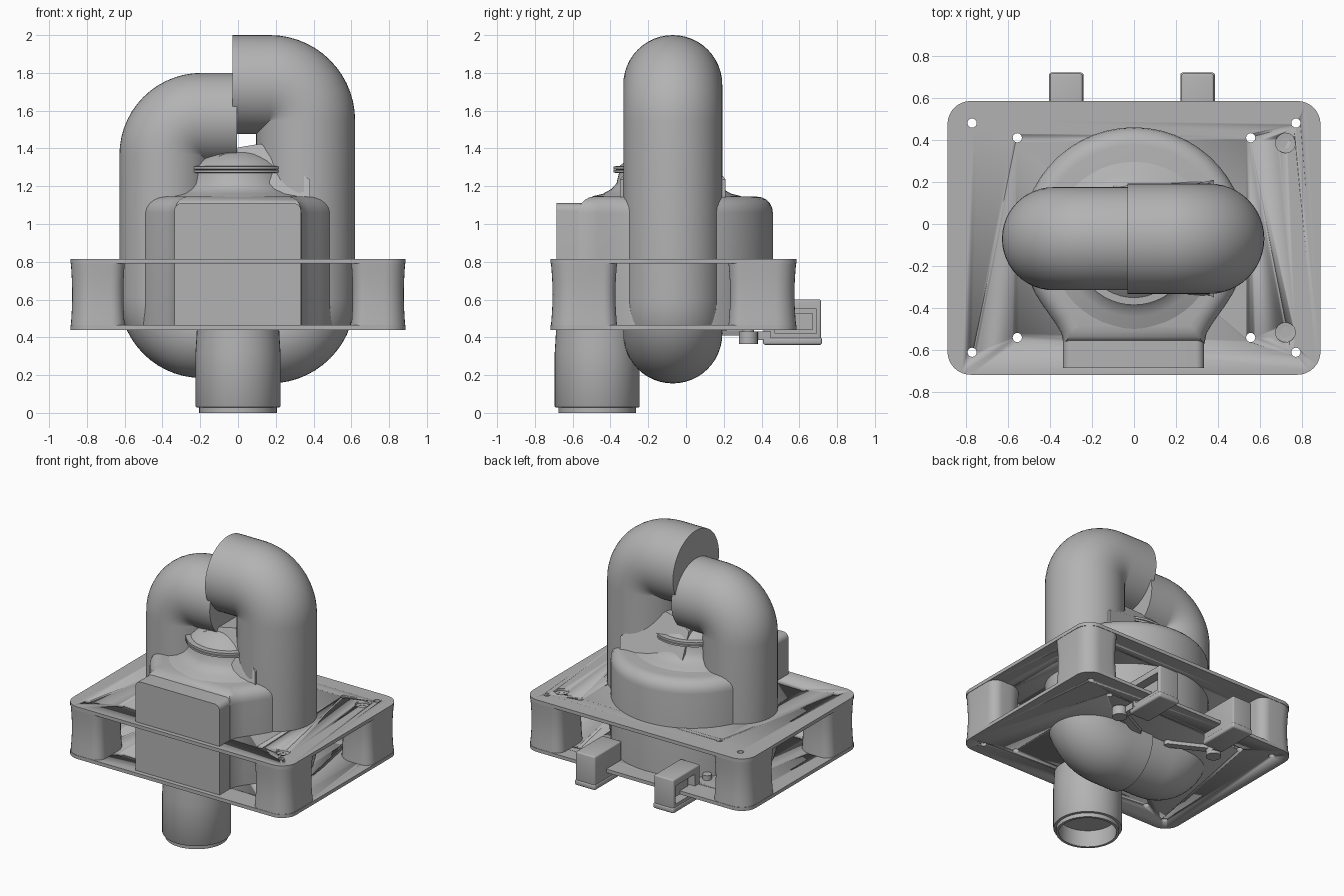
import bpy, bmesh, math
from mathutils import Vector

if "Cube" in bpy.data.objects:
    bpy.data.objects.remove(bpy.data.objects["Cube"], do_unlink=True)

GREY = (0.45, 0.45, 0.45, 1)
grey = bpy.data.materials.new("plain_grey")
grey.use_nodes = True
grey.diffuse_color = GREY
grey.node_tree.nodes["Principled BSDF"].inputs["Base Color"].default_value = GREY


def finish(name, bm, angle=35):
    bmesh.ops.recalc_face_normals(bm, faces=bm.faces)
    me = bpy.data.meshes.new(name)
    bm.to_mesh(me)
    bm.free()
    for p in me.polygons:
        p.use_smooth = True
    me.set_sharp_from_angle(angle=math.radians(angle))
    me.materials.append(grey)
    ob = bpy.data.objects.new(name, me)
    bpy.context.collection.objects.link(ob)
    return ob


def rings_to_mesh(name, rings, caps=True):
    """Skin a row of closed rings."""
    bm = bmesh.new()
    loops = [[bm.verts.new(p) for p in r] for r in rings]
    n = len(loops[0])
    for a, b in zip(loops, loops[1:]):
        for i in range(n):
            bm.faces.new((a[i], a[(i + 1) % n], b[(i + 1) % n], b[i]))
    if caps:
        bm.faces.new(loops[0])
        bm.faces.new(loops[-1])
    return finish(name, bm)


def circle(cx, cy, z, r, n=48):
    return [(cx + r * math.cos(math.tau * i / n), cy + r * math.sin(math.tau * i / n), z)
            for i in range(n)]


def lathe(name, cx, cy, profile, n=48):
    return rings_to_mesh(name, [circle(cx, cy, z, r, n) for r, z in profile])


def prism(name, outline, z0, z1, bevel_top=0.0):
    bm = bmesh.new()
    base = bm.faces.new([bm.verts.new((x, y, z0)) for x, y in outline])
    top = bmesh.ops.extrude_face_region(bm, geom=[base])["geom"]
    # keep both ends closed
    tv = [v for v in top if isinstance(v, bmesh.types.BMVert)]
    bmesh.ops.translate(bm, verts=tv, vec=(0, 0, z1 - z0))
    if not any(all(v.co.z < z0 + 1e-5 for v in f.verts) for f in bm.faces):
        bm.faces.new([v for v in bm.verts if v.co.z < z0 + 1e-5])
    if bevel_top:
        rim = [e for e in bm.edges if all(v.co.z > z1 - 1e-5 for v in e.verts)]
        bmesh.ops.bevel(bm, geom=rim, offset=bevel_top, segments=5, profile=0.5, affect='EDGES')
    return finish(name, bm)


def rounded_rect(x0, x1, y0, y1, radii, n=8):
    """Corner radii run: right back, left back, left front, right front."""
    pts = []
    for k, (cx, cy, sx, sy) in enumerate([(x1, y1, -1, -1), (x0, y1, 1, -1),
                                          (x0, y0, 1, 1), (x1, y0, -1, 1)]):
        r = radii[k]
        for i in range(n + 1):
            a = math.pi / 2 * (k + i / n)
            pts.append((cx + sx * r + r * math.cos(a), cy + sy * r + r * math.sin(a)))
    return pts


def box(name, x0, x1, y0, y1, z0, z1, bevel=0.0):
    bm = bmesh.new()
    bmesh.ops.create_cube(bm, size=1)
    for v in bm.verts:
        v.co = Vector(((x0 + x1) / 2 + v.co.x * (x1 - x0), (y0 + y1) / 2 + v.co.y * (y1 - y0),
                       (z0 + z1) / 2 + v.co.z * (z1 - z0)))
    if bevel:
        bmesh.ops.bevel(bm, geom=bm.edges[:], offset=bevel, segments=3, profile=0.5, affect='EDGES')
    return finish(name, bm)


def cut(target, cutters):
    for c in cutters:
        c.hide_render = True
        c.hide_viewport = True
        c.display_type = 'WIRE'
        m = target.modifiers.new("cut", 'BOOLEAN')
        m.operation = 'DIFFERENCE'
        m.object = c


# Screw hole cutters
hole_spots = [(sx * x, y) for sx in (-1, 1)
              for x, y in ((0.77, 0.48), (0.77, -0.61), (0.555, 0.41), (0.555, -0.54))]
holes = [lathe("hole_cutter", x, y, [(0.022, 0.3), (0.022, 0.9)], 16) for x, y in hole_spots]
large = [lathe("socket_cutter", 0.72, y, [(0.025, 0.7), (0.025, 0.797), (0.047, 0.799), (0.047, 0.9)], 24)
         for y in (0.385, -0.515)]

# Top and bottom plates
plate = rounded_rect(-0.887, 0.887, -0.717, 0.585, [0.11] * 4)
cut(prism("top_plate", plate, 0.79, 0.815), holes + large)
cut(prism("bottom_plate", plate, 0.44, 0.465), holes)

# Corner posts, slightly waisted
for sx in (-1, 1):
    for sy, y0, y1 in ((-1, -0.715, -0.365), (1, 0.225, 0.583)):
        outer = {(1, 1): 0, (-1, 1): 1, (-1, -1): 2, (1, -1): 3}[(sx, sy)]
        radii = [0.07] * 4
        radii[outer] = 0.11
        radii[(outer + 2) % 4] = 0.14
        x0, x1 = sorted((sx * 0.60, sx * 0.885))
        outline = rounded_rect(x0, x1, y0, y1, radii)
        cx, cy = (x0 + x1) / 2, (y0 + y1) / 2
        rings = []
        for i in range(9):
            t = i / 8
            s = 1 - 0.05 * math.sin(math.pi * t)
            rings.append([(cx + (x - cx) * s, cy + (y - cy) * s, 0.46 + 0.335 * t) for x, y in outline])
        post = rings_to_mesh("corner_post", rings)
        cut(post, [h for h, (x, y) in zip(holes, hole_spots) if x0 < x < x1 and y0 < y < y1])


# Two looping pipes, each a top elbow, a leg and a bottom elbow
def looped_pipe(name, side, end_x, leg_x, z_low, z_high, r, bend, y=-0.07, n=48, steps=14):
    path = [(end_x, z_high, 0.0)]
    cx = leg_x - bend
    for i in range(steps + 1):
        a = math.pi / 2 * i / steps
        path.append((cx + bend * math.sin(a), z_high - bend + bend * math.cos(a), a))
    for i in range(steps + 1):
        a = math.pi / 2 * (1 + i / steps)
        path.append((cx + bend * math.sin(a), z_low + bend + bend * math.cos(a), a))
    path.append((0.0, z_low, math.pi))
    rings = []
    for x, z, a in path:
        ring = []
        for k in range(n):
            q = math.tau * k / n
            o = r * math.cos(q)
            ring.append((side * (x + o * math.sin(a)), y + r * math.sin(q), z + o * math.cos(a)))
        rings.append(ring)
    return rings_to_mesh(name, rings)


looped_pipe("left_pipe", 1, -0.03, 0.358, 0.418, 1.738, 0.262, 0.19)
looped_pipe("right_pipe", -1, 0.005, 0.383, 0.43, 1.555, 0.245, 0.19)

# Round housing flaring into a front throat
half = []
for i in range(19):
    a = math.radians(90 - 7 * i)
    half.append((0.535 * math.cos(a), -0.075 + 0.535 * math.sin(a)))
half += [(0.375, -0.47), (0.345, -0.52), (0.335, -0.57)]
housing = half + [(-x, y) for x, y in reversed(half[1:])]
prism("housing", housing, 0.46, 1.145, bevel_top=0.085)

# Flat front outlet box with rounded upper corners
front = rounded_rect(-0.337, 0.333, 0.46, 1.11, [0.04, 0.04, 0.001, 0.001])
rings_to_mesh("front_outlet", [[(x, y, z) for x, z in front] for y in (-0.685, -0.5)])

# Neck, flange and dome on the housing
lathe("neck", 0, -0.1, [(0.44, 1.12), (0.39, 1.148), (0.34, 1.16), (0.295, 1.185), (0.268, 1.215),
                        (0.255, 1.27), (0.285, 1.272), (0.285, 1.285), (0.27, 1.287),
                        (0.285, 1.29), (0.285, 1.305), (0.25, 1.307), (0.22, 1.335),
                        (0.16, 1.37), (0.08, 1.395), (0.01, 1.40)])

# Sloping gusset beside the neck, narrower towards its top
side_profile = [(-0.1, 1.12), (-0.1, 1.36), (0.0, 1.405), (0.12, 1.425), (0.25, 1.33), (0.38, 1.235), (0.38, 1.12)]
rings = []
for s in (-1, 1):
    rings.append([(x, -0.07 + s * (0.28 if z < 1.24 else 0.28 - 0.8 * (z - 1.235)), z)
                  for x, z in side_profile])
rings_to_mesh("neck_gusset", rings)

# Hollow nozzle below the outlet
lathe("nozzle", 0, -0.47, [(0.217, 0.46), (0.22, 0.40), (0.225, 0.32), (0.225, 0.035), (0.222, 0.03),
                           (0.206, 0.028), (0.206, 0.0), (0.188, 0.0), (0.188, 0.12)])

# Rear latches with pivoting arms
for s in (-1, 1):
    def span(a, b):
        return sorted((s * a - 0.01, s * b - 0.01))
    latch = box("latch", *span(0.235, 0.39), 0.41, 0.715, 0.37, 0.60, 0.01)
    cut(latch, [box("latch_cutter", *span(0.31, 0.5), 0.47, 0.69, 0.42, 0.55)])
    box("latch_lip", *span(0.23, 0.395), 0.408, 0.72, 0.36, 0.40, 0.012)
    box("latch_core", *span(0.25, 0.35), 0.49, 0.67, 0.44, 0.53)
    pivot = Vector((s * 0.40, 0.33, 0))
    tip = Vector((s * 0.13, 0.19, 0))
    d = (tip - pivot).normalized()
    w = Vector((-d.y, d.x, 0)) * 0.025
    arm = [(p.x, p.y) for p in (pivot + w, pivot - w, tip - w, tip + w)]
    prism("latch_arm", arm, 0.41, 0.435)
    lathe("arm_pivot", pivot.x, pivot.y, [(0.05, 0.365), (0.05, 0.43), (0.03, 0.43), (0.03, 0.50)], 24)
    box("pivot_link", *span(0.35, 0.40), 0.33, 0.45, 0.385, 0.43)
    lathe("arm_tip", tip.x, tip.y, [(0.025, 0.41), (0.025, 0.50)], 16)
